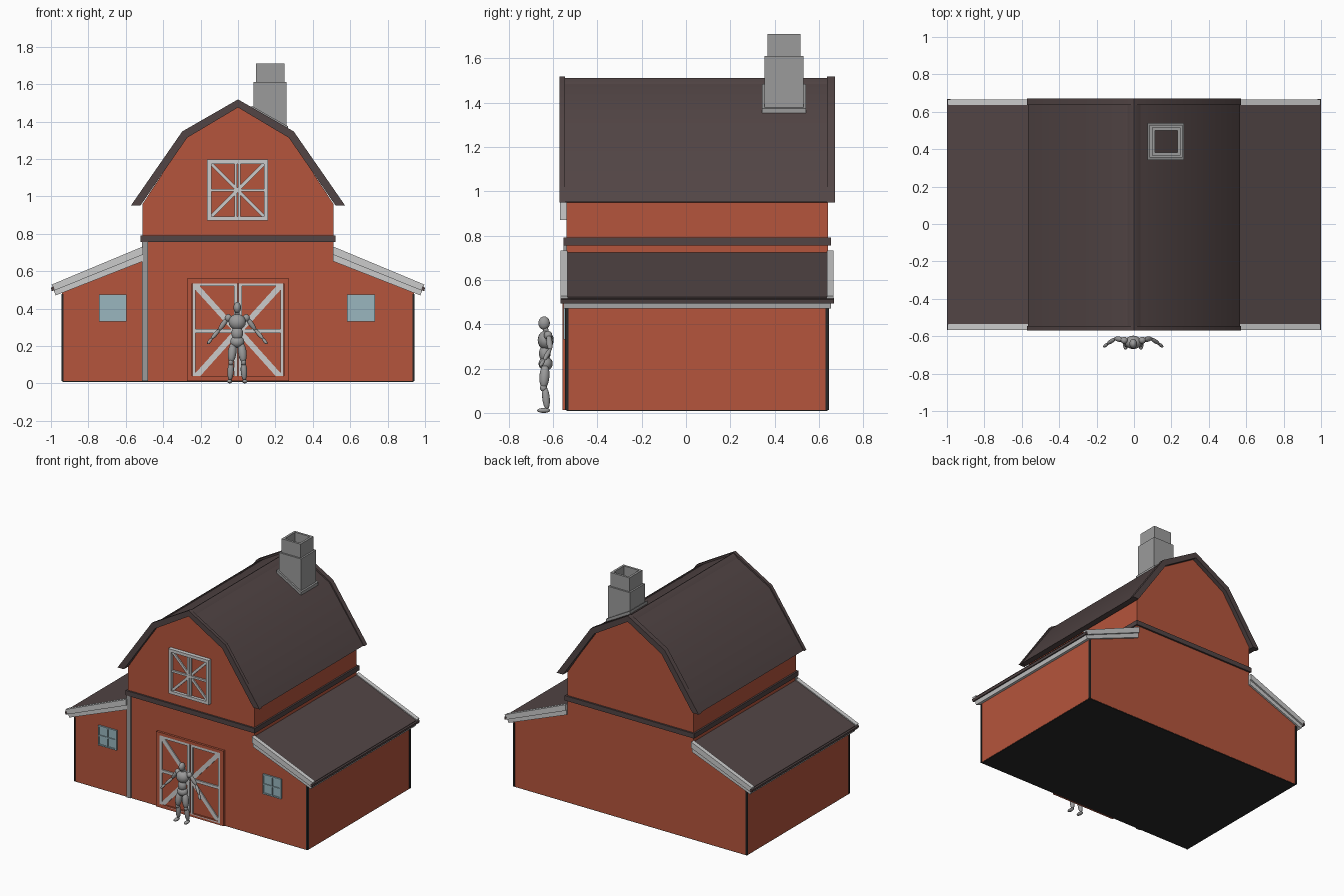
import bpy, bmesh, math
from mathutils import Vector, Matrix

if "Cube" in bpy.data.objects:
    bpy.data.objects.remove(bpy.data.objects["Cube"])


def material(name, r, g, b):
    m = bpy.data.materials.new(name)
    m.diffuse_color = (r, g, b, 1)
    m.use_nodes = True
    m.node_tree.nodes["Principled BSDF"].inputs["Base Color"].default_value = m.diffuse_color
    return m


RED = material("barn_red", 0.46, 0.09, 0.045)
DARK = material("dark_roof", 0.085, 0.06, 0.06)
BLACK = material("black", 0.02, 0.02, 0.02)
GLASS = material("glass", 0.32, 0.47, 0.52)
GREY = material("mid_grey", 0.33, 0.33, 0.33)


def finish(name, bm, mat=None, smooth=None):
    bmesh.ops.recalc_face_normals(bm, faces=bm.faces)
    me = bpy.data.meshes.new(name)
    bm.to_mesh(me)
    bm.free()
    if mat:
        me.materials.append(mat)
    if smooth:
        me.shade_smooth()
        me.set_sharp_from_angle(angle=math.radians(smooth))
    ob = bpy.data.objects.new(name, me)
    bpy.context.collection.objects.link(ob)
    return ob


def add_prism(bm, pts, y0, y1):
    """Extrude an x-z outline from y0 to y1."""
    f = bm.faces.new([bm.verts.new((x, y0, z)) for x, z in pts])
    r = bmesh.ops.extrude_face_region(bm, geom=[f])
    for v in r["geom"]:
        if isinstance(v, bmesh.types.BMVert):
            v.co.y = y1


def prism(name, pts, y0, y1, mat=None, smooth=None):
    bm = bmesh.new()
    add_prism(bm, pts, y0, y1)
    return finish(name, bm, mat, smooth)


def rect(x0, x1, z0, z1):
    return [(x0, z0), (x1, z0), (x1, z1), (x0, z1)]


def box(name, x0, x1, y0, y1, z0, z1, mat=None):
    return prism(name, rect(x0, x1, z0, z1), y0, y1, mat)


def bars(name, lines, y0, y1, mat=None):
    """Flat boards on the front wall: (x0, z0, x1, z1, width)."""
    bm = bmesh.new()
    for x0, z0, x1, z1, w in lines:
        a, b = Vector((x0, z0)), Vector((x1, z1))
        n = (b - a).normalized()
        n = Vector((-n.y, n.x)) * w / 2
        add_prism(bm, [a + n, b + n, b - n, a - n], y0, y1)
    return finish(name, bm, mat)


def frame(x0, x1, z0, z1, w):
    h = w / 2
    return [(x0, z0 + h, x1, z0 + h, w), (x0, z1 - h, x1, z1 - h, w),
            (x0 + h, z0 + w, x0 + h, z1 - w, w), (x1 - h, z0 + w, x1 - h, z1 - w, w)]


def mirrored(half):
    """Right half from eave to ridge -> full outline order."""
    return half + [(-x, z) for x, z in reversed(half[:-1])]


F, B = -0.54, 0.64

# Walls in one gabled outline, with a dark underside
prism("barn_walls", mirrored([(0.94, 0.012), (0.94, 0.485), (0.51, 0.665), (0.51, 0.96),
                              (0.276, 1.315), (0, 1.478)]), F, B, RED)
box("floor", -0.938, 0.938, F + 0.002, B - 0.002, 0.008, 0.02, BLACK)
box("belt_board", -0.522, 0.522, -0.553, 0.653, 0.755, 0.79, DARK)

# Gambrel roof, end boards and ridge cap
inner = [(0.522, 0.95), (0.272, 1.313), (0, 1.475)]


def roof_shell(name, outer, y0, y1):
    prism(name, mirrored(outer) + list(reversed(mirrored(inner))), y0, y1, DARK, 35)


roof_shell("main_roof", [(0.566, 0.952), (0.292, 1.338), (0, 1.503)], -0.546, 0.638)
for end, y0, y1 in (("front", -0.57, -0.545), ("back", 0.637, 0.672)):
    roof_shell(end + "_roof_board", [(0.573, 0.95), (0.298, 1.347), (0, 1.518)], y0, y1)
prism("ridge_cap", [(-0.04, 1.478), (-0.012, 1.505), (0, 1.511), (0.012, 1.505), (0.04, 1.478)],
      -0.546, 0.638, DARK, 35)

# Side sheds: roof, trim, eave and corner strips on both sides
for s, side in ((-1, "left"), (1, "right")):
    def flip(pts):
        return [(s * x, z) for x, z in pts]
    prism(side + "_shed_roof", flip([(0.508, 0.725), (0.993, 0.522), (0.982, 0.497), (0.508, 0.688)]),
          -0.536, 0.636, DARK)
    prism(side + "_shed_soffit", flip([(0.508, 0.69), (0.985, 0.496), (0.975, 0.47), (0.508, 0.653)]),
          -0.553, 0.654)
    for end, y0, y1 in (("front", -0.566, -0.535), ("back", 0.635, 0.666)):
        prism(side + "_shed_" + end + "_trim",
              flip([(0.508, 0.732), (0.997, 0.528), (0.985, 0.495), (0.508, 0.688)]), y0, y1)
    prism(side + "_eave_edge", flip([(0.98, 0.497), (0.996, 0.494), (1.0, 0.512), (0.985, 0.518)]),
          -0.567, 0.667, DARK)
    for end, y0, y1 in (("front", -0.545, -0.53), ("back", 0.63, 0.645)):
        prism(side + "_" + end + "_corner_strip", flip(rect(0.932, 0.943, 0.012, 0.478)), y0, y1, BLACK)

    # Small shed window
    c = -0.67 if s < 0 else 0.658
    box(side + "_window_glass", c - 0.07, c + 0.07, -0.545, F + 0.01, 0.332, 0.472, GLASS)
    bars(side + "_window_frame", frame(c - 0.074, c + 0.074, 0.33, 0.475, 0.009)
         + [(c, 0.335, c, 0.47, 0.009), (c - 0.07, 0.402, c + 0.07, 0.402, 0.009)],
         -0.552, F + 0.01, GLASS)

# Downpipe board on the left
box("corner_post", -0.514, -0.482, -0.552, F + 0.01, 0.012, 0.755, GREY)

# Double barn door with a red surround
bars("door_surround", frame(-0.272, 0.272, 0.012, 0.56, 0.026), -0.556, F + 0.01, RED)
box("door_leaves", -0.246, 0.246, -0.546, F + 0.01, 0.012, 0.536, RED)
for s, side in ((-1, "left"), (1, "right")):
    x0, x1 = sorted((s * 0.004, s * 0.244))
    bars(side + "_door_trim", frame(x0, x1, 0.014, 0.538, 0.018)
         + [(s * 0.006, 0.28, s * 0.235, 0.28, 0.02)], -0.556, -0.54)
    bars(side + "_door_brace", [(s * 0.012, 0.285, s * 0.23, 0.525, 0.03),
                                (s * 0.012, 0.272, s * 0.23, 0.03, 0.03)], -0.553, -0.54)

# Loft hatch
cz = 1.033
box("loft_hatch_panel", -0.15, 0.146, -0.547, F + 0.01, 0.88, 1.185, RED)
bars("loft_hatch_frame", frame(-0.165, 0.161, 0.87, 1.196, 0.022), -0.568, F + 0.01)
for s, side in ((-1, "left"), (1, "right")):
    o = -0.002
    bars(side + "_hatch_trim", [(o + s * 0.009, 0.89, o + s * 0.009, 1.176, 0.013),
                                (o, cz, o + s * 0.142, cz, 0.014)], -0.56, F + 0.01)
    bars(side + "_hatch_brace", [(o, cz, o + s * 0.142, cz + k * 0.142, 0.018) for k in (-1, 1)],
         -0.556, F + 0.01)


# Chimney: two open square tubes on a sloped collar
def tube(name, x0, x1, y0, y1, z0, z1, wall):
    bm = bmesh.new()
    add_prism(bm, rect(x0, x1, z0, z1), y0, y1)
    bm.normal_update()
    bmesh.ops.recalc_face_normals(bm, faces=bm.faces)
    bmesh.ops.delete(bm, geom=[f for f in bm.faces if abs(f.normal.z) > 0.9], context="FACES")
    ob = finish(name, bm, GREY)
    m = ob.modifiers.new("wall", "SOLIDIFY")
    m.thickness, m.offset = wall, -1


tube("chimney_stack", 0.083, 0.26, 0.355, 0.529, 1.34, 1.61, 0.034)
tube("chimney_top", 0.095, 0.248, 0.367, 0.517, 1.6, 1.71, 0.023)
bm = bmesh.new()
for x0, x1, y0, y1 in ((0.072, 0.268, 0.343, 0.36), (0.072, 0.268, 0.524, 0.541),
                       (0.072, 0.09, 0.36, 0.524), (0.252, 0.268, 0.36, 0.524)):
    def slope(x):
        return 1.525 - 0.565 * x
    add_prism(bm, [(x0, slope(x0)), (x1, slope(x1)), (x1, slope(x1) - 0.035), (x0, slope(x0) - 0.035)], y0, y1)
finish("chimney_collar", bm, GREY)

# Standing figure for scale, made of ellipsoids
bm = bmesh.new()
CX = -0.004


def ball(x, y, z, rx, ry, rz):
    bmesh.ops.create_uvsphere(bm, u_segments=16, v_segments=10, radius=1,
                              matrix=Matrix.Translation((CX + x, y, z)) @ Matrix.Diagonal((rx, ry, rz, 1)))


def limb(a, b, r):
    a, b = Vector(a), Vector(b)
    d = b - a
    rot = d.to_track_quat("Z", "Y").to_matrix().to_4x4()
    bmesh.ops.create_uvsphere(bm, u_segments=16, v_segments=10, radius=1,
                              matrix=Matrix.Translation((a + b) / 2 + Vector((CX, 0, 0))) @ rot
                              @ Matrix.Diagonal((r, r, d.length * 0.56, 1)))


ball(0, -0.64, 0.405, 0.02, 0.026, 0.03)
limb((0, -0.63, 0.35), (0, -0.635, 0.39), 0.013)
ball(0, -0.633, 0.328, 0.046, 0.036, 0.043)
ball(0, -0.637, 0.268, 0.031, 0.026, 0.038)
ball(0, -0.633, 0.222, 0.038, 0.032, 0.032)
for s in (-1, 1):
    ball(s * 0.048, -0.622, 0.35, 0.019, 0.019, 0.02)
    limb((s * 0.052, -0.62, 0.35), (s * 0.097, -0.612, 0.285), 0.014)
    limb((s * 0.095, -0.612, 0.288), (s * 0.138, -0.64, 0.238), 0.011)
    limb((s * 0.136, -0.64, 0.24), (s * 0.158, -0.657, 0.212), 0.009)
    limb((s * 0.022, -0.635, 0.215), (s * 0.033, -0.642, 0.115), 0.023)
    ball(s * 0.034, -0.643, 0.113, 0.014, 0.016, 0.017)
    limb((s * 0.033, -0.636, 0.115), (s * 0.038, -0.627, 0.02), 0.017)
    ball(s * 0.041, -0.642, 0.011, 0.014, 0.03, 0.011)
finish("standing_figure", bm, GREY, 60)
